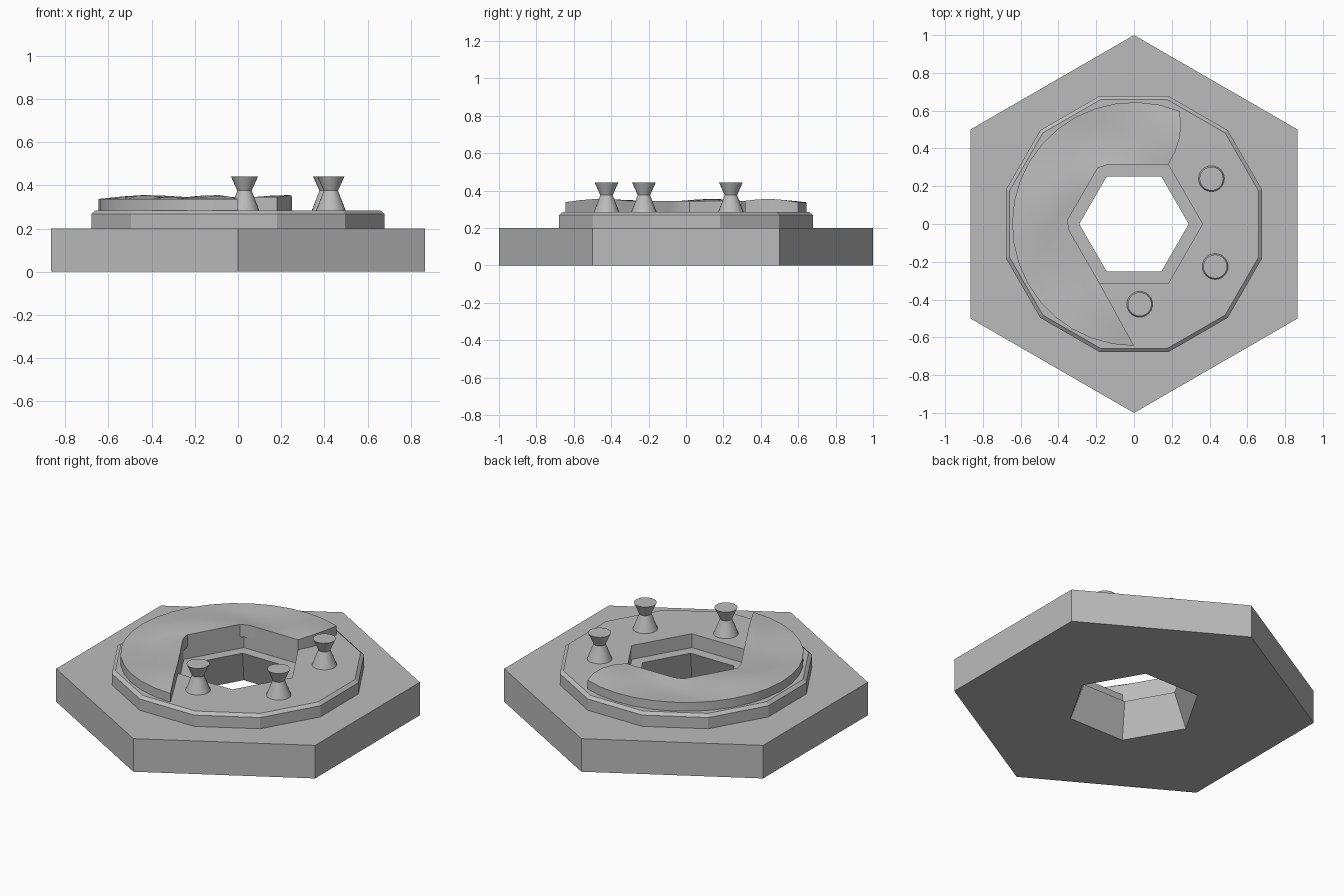
import bpy, bmesh, math
from math import pi, cos, sin, radians

cube = bpy.data.objects.get("Cube")
if cube:
    bpy.data.objects.remove(cube, do_unlink=True)

grey = bpy.data.materials.new("plain grey")
grey.use_nodes = True
colour = (0.5, 0.5, 0.5, 1)
grey.diffuse_color = colour
grey.node_tree.nodes["Principled BSDF"].inputs["Base Color"].default_value = colour


def polygon_radius(angle, radius, sides, offset=0):
    """Distance from the centre to a regular polygon in the given direction."""
    step = 2 * pi / sides
    local = (angle - offset) % step - step / 2
    return radius * cos(step / 2) / cos(local)


def finish(name, bm, smooth=None):
    bmesh.ops.remove_doubles(bm, verts=bm.verts, dist=1e-5)
    bmesh.ops.recalc_face_normals(bm, faces=bm.faces)
    mesh = bpy.data.meshes.new(name)
    bm.to_mesh(mesh)
    bm.free()
    mesh.materials.append(grey)
    obj = bpy.data.objects.new(name, mesh)
    bpy.context.collection.objects.link(obj)
    if smooth:
        bpy.ops.object.select_all(action="DESELECT")
        obj.select_set(True)
        bpy.context.view_layer.objects.active = obj
        bpy.ops.object.shade_smooth_by_angle(angle=radians(smooth))
    return obj


def holed_prism(name, profile, sides, offset, smooth=None):
    """Loft of (outer radius, hexagonal hole radius, height) rows."""
    bm = bmesh.new()
    angles = [2 * pi * i / 12 for i in range(12)]
    rows = []
    for outer, hole, z in profile:
        row = []
        for a in angles:
            a_out = a + (offset if sides == 12 else 0)
            r = polygon_radius(a_out, outer, sides, offset)
            # the hole keeps its corners on the x axis
            h = polygon_radius(a, hole, 6)
            row.append((bm.verts.new((r * cos(a_out), r * sin(a_out), z)),
                        bm.verts.new((h * cos(a), h * sin(a), z))))
        rows.append(row)
    for i in range(12):
        j = (i + 1) % 12
        for low, high in zip(rows, rows[1:]):
            for side in (0, 1):
                bm.faces.new((low[i][side], low[j][side], high[j][side], high[i][side]))
        for row in (rows[0], rows[-1]):
            bm.faces.new((row[i][0], row[j][0], row[j][1], row[i][1]))
    return finish(name, bm, smooth)


# Hexagonal base with a hole that narrows upward
holed_prism("hex_base", [(1, 0.37, 0), (1, 0.29, 0.2)], 6, pi / 6)

# Twelve-sided lower ring with a softened rim
holed_prism("lower_ring", [(0.702, 0.363, 0.2), (0.702, 0.363, 0.268),
                           (0.682, 0.363, 0.284)], 12, pi / 12)

# Raised, gently uneven slab on the left part of the ring
bm = bmesh.new()
STEPS, BANDS = 20, 4
rows = []
for i in range(STEPS + 1):
    t = i / STEPS
    outer_a = radians(68 + t * 202)
    inner_a = radians(60 + t * 180)
    h = polygon_radius(inner_a, 0.363, 6)
    top, bottom = [], []
    for k in range(BANDS + 1):
        s = k / BANDS
        x = h * cos(inner_a) * (1 - s) + 0.645 * cos(outer_a) * s
        y = h * sin(inner_a) * (1 - s) + 0.645 * sin(outer_a) * s
        x += 0.03 * s * (1 - s) * 4 * (1 - t)
        z = 0.345 + 0.014 * sin(pi * s) * cos(4 * pi * t) - 0.008 * s
        top.append(bm.verts.new((x, y, z)))
        bottom.append(bm.verts.new((x, y, 0.27)))
    rows.append((top, bottom))
for (t0, b0), (t1, b1) in zip(rows, rows[1:]):
    for k in range(BANDS):
        bm.faces.new((t0[k], t0[k + 1], t1[k + 1], t1[k]))
        bm.faces.new((b0[k], b0[k + 1], b1[k + 1], b1[k]))
    for k in (0, BANDS):
        bm.faces.new((t0[k], t1[k], b1[k], b0[k]))
for top, bottom in (rows[0], rows[-1]):
    for k in range(BANDS):
        bm.faces.new((top[k], top[k + 1], bottom[k + 1], bottom[k]))
finish("raised_slab", bm, 30)

# Three waisted pegs on the exposed part of the ring
for name, x, y in (("back_peg", 0.41, 0.24), ("middle_peg", 0.43, -0.225),
                   ("front_peg", 0.03, -0.425)):
    bm = bmesh.new()
    for r1, r2, z1, z2 in ((0.07, 0.033, 0.28, 0.375), (0.033, 0.063, 0.375, 0.442)):
        cone = bmesh.ops.create_cone(bm, cap_ends=True, segments=24,
                                     radius1=r1, radius2=r2, depth=z2 - z1)
        bmesh.ops.translate(bm, verts=cone["verts"], vec=(x, y, (z1 + z2) / 2))
    waist = [f for f in bm.faces if len(f.verts) > 4
             and abs(f.calc_center_median().z - 0.375) < 0.001]
    bmesh.ops.delete(bm, geom=waist, context="FACES_ONLY")
    finish(name, bm, 30)
